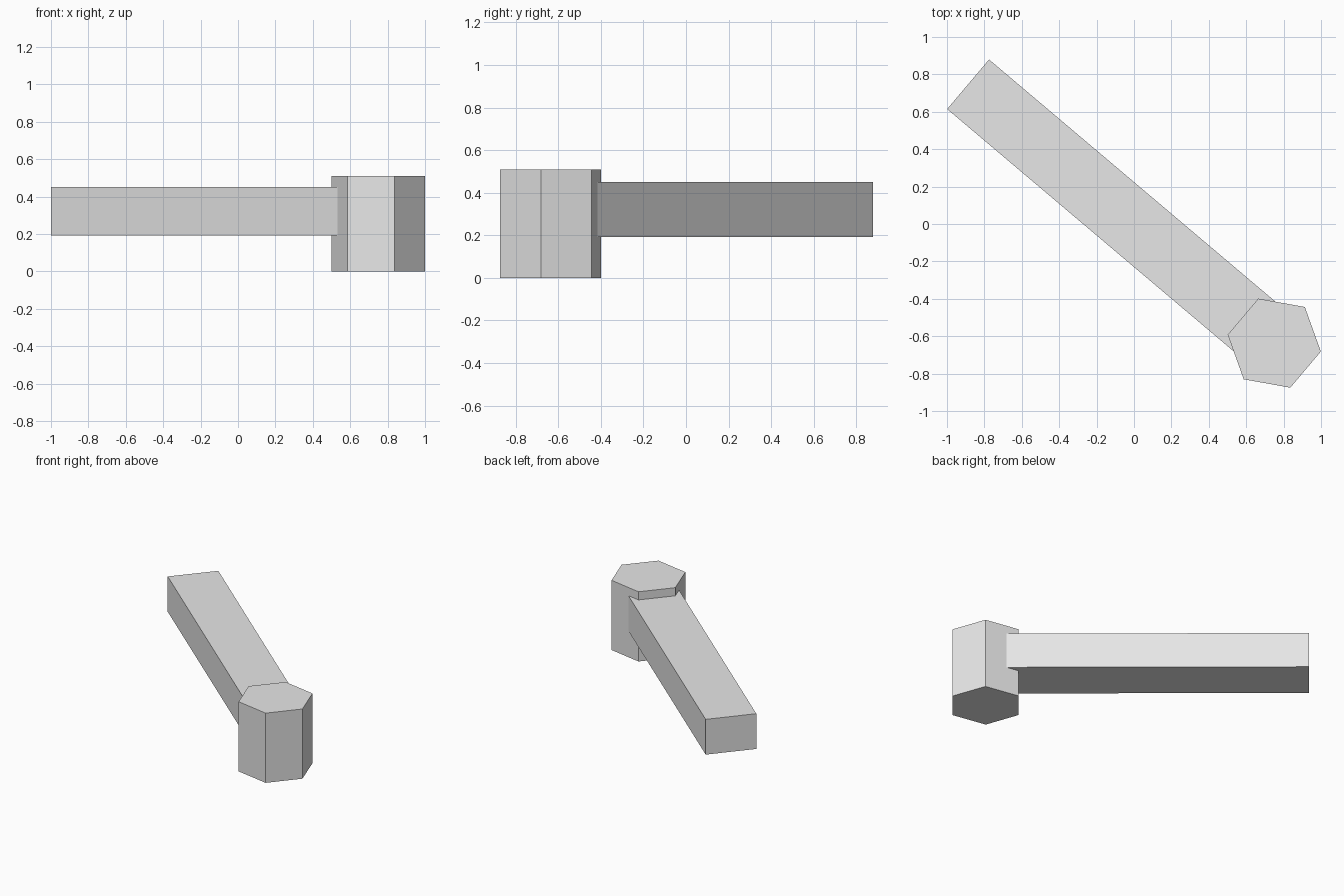
import bpy
from math import atan2, degrees, radians
from mathutils import Vector

cube = bpy.data.objects.get("Cube")
if cube:
    bpy.data.objects.remove(cube, do_unlink=True)

grey = bpy.data.materials.new("light_grey")
grey.use_nodes = True
colour = (0.8, 0.8, 0.8, 1)
grey.diffuse_color = colour
grey.node_tree.nodes["Principled BSDF"].inputs["Base Color"].default_value = colour


def finish(name):
    obj = bpy.context.object
    obj.name = name
    obj.data.materials.append(grey)
    return obj


head_centre = Vector((0.75, -0.637))
arm_end = Vector((-0.887, 0.747))
span = head_centre - arm_end
angle = atan2(span.y, span.x)

# Hexagonal head, one flat side square to the arm
bpy.ops.mesh.primitive_cylinder_add(
    vertices=6, radius=0.253, depth=0.51, location=(*head_centre, 0.255))
head = finish("hex_head")
head.rotation_euler.z = angle

# Straight rectangular arm running into the middle of the head
middle = (head_centre + arm_end) / 2
bpy.ops.mesh.primitive_cube_add(size=1, location=(*middle, 0.321))
arm = finish("arm")
arm.scale = (span.length, 0.347, 0.258)
arm.rotation_euler.z = angle
